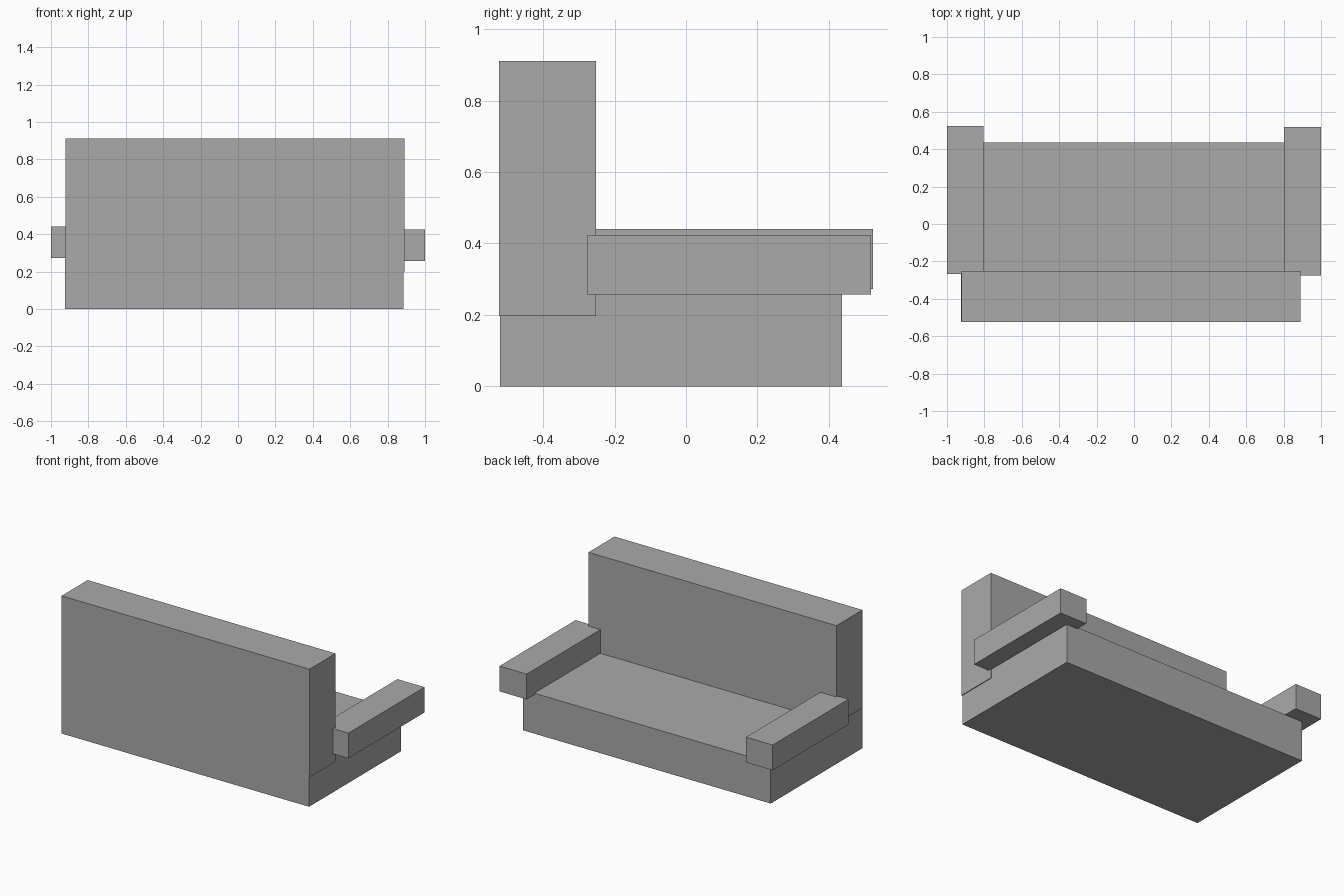
import bpy
from mathutils import Vector

default = bpy.data.objects.get("Cube")
if default:
    bpy.data.objects.remove(default, do_unlink=True)

# Single plain upholstery colour
grey = bpy.data.materials.new("plain grey")
grey.use_nodes = True
colour = (0.4, 0.4, 0.4, 1)
grey.diffuse_color = colour
grey.node_tree.nodes["Principled BSDF"].inputs["Base Color"].default_value = colour


def box(name, low, high):
    """Add a flat-faced block spanning two opposite corners."""
    low, high = Vector(low), Vector(high)
    bpy.ops.mesh.primitive_cube_add(size=1, location=(low + high) / 2)
    block = bpy.context.object
    block.name = name
    block.scale = high - low
    bpy.ops.object.transform_apply(location=False, rotation=False, scale=True)
    block.data.materials.append(grey)
    return block


# Seat block resting on the floor
box("seat", (-0.925, -0.521, 0), (0.884, 0.437, 0.267))

# Tall backrest, overhanging the seat very slightly
box("backrest", (-0.922, -0.524, 0.197), (0.889, -0.252, 0.911))

# Armrests, set at slightly different heights
box("right_armrest", (-1.0, -0.268, 0.273), (-0.805, 0.524, 0.44))
box("left_armrest", (0.802, -0.276, 0.257), (1.0, 0.518, 0.424))
